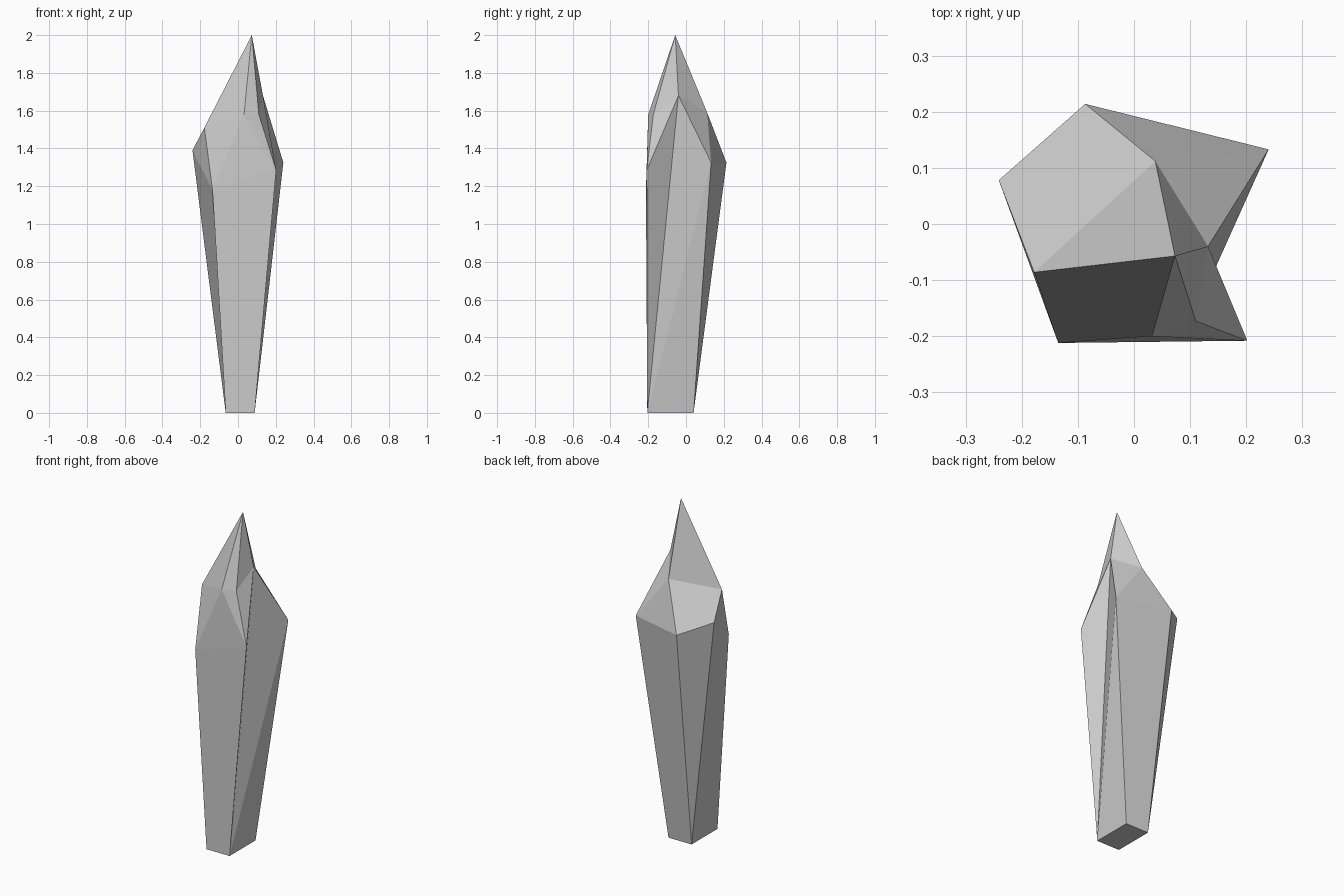
import bpy, bmesh

if "Cube" in bpy.data.objects:
    bpy.data.objects.remove(bpy.data.objects["Cube"])

# Crystal corners, named by level: tip, upper cuts, shoulder, foot
corners = {
    # tip
    "T": (0.073, -0.057, 2.0),
    # upper cuts
    "C": (-0.178, -0.086, 1.51), "J": (0.032, -0.2, 1.58), "I": (0.11, -0.173, 1.58),
    "H": (0.132, -0.04, 1.68), "G": (0.038, 0.112, 1.59),
    # shoulder
    "D": (-0.135, -0.212, 1.18), "E": (0.202, -0.208, 1.285), "F": (0.24, 0.133, 1.325),
    "A": (-0.087, 0.214, 1.325), "B": (-0.241, 0.078, 1.39),
}
# rectangular foot, going round from front left
for name, (x, y) in zip("wxyz", [(-0.065, -0.205), (0.088, -0.205), (0.088, 0.04), (-0.065, 0.04)]):
    corners[name] = (x, y, 0)

# Facets as corner names: foot, shaft sides, shoulder bevels, tip
facets = ("wzyx "
          "wxED xEH xHF xFy yFAz zAB zBDw "
          "DEJ JEI IEH HFG GFA CGAB CBD CDJ "
          "TCJ TJI TIH THG TGC").split()

bm = bmesh.new()
v = {name: bm.verts.new(co) for name, co in corners.items()}
for facet in facets:
    bm.faces.new([v[c] for c in facet])
bmesh.ops.recalc_face_normals(bm, faces=bm.faces)

mesh = bpy.data.meshes.new("crystal_shard")
bm.to_mesh(mesh)
bm.free()
bpy.context.collection.objects.link(bpy.data.objects.new("crystal_shard", mesh))
